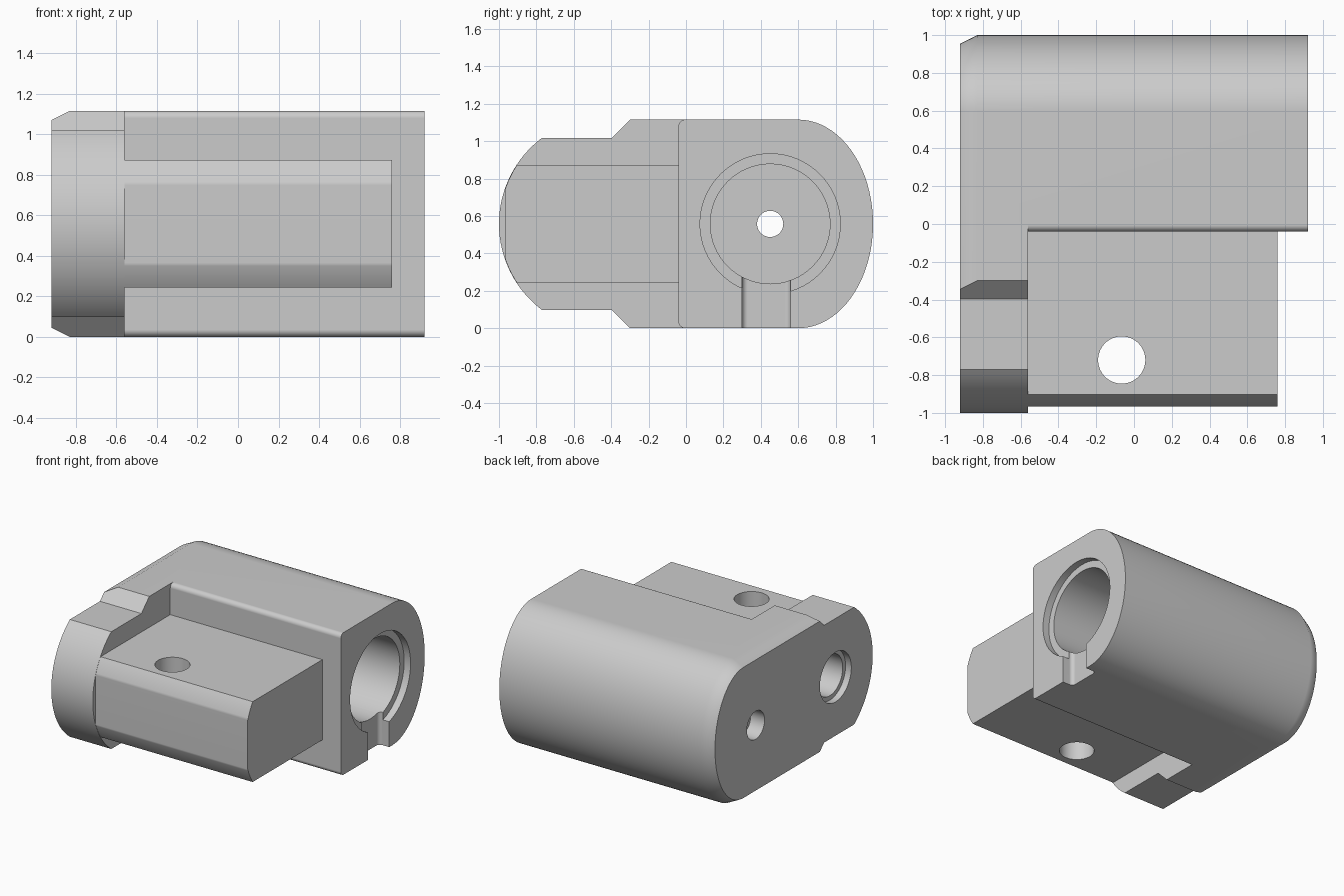
import bpy, bmesh, math
from mathutils import Matrix

cube = bpy.data.objects.get("Cube")
if cube:
    bpy.data.objects.remove(cube, do_unlink=True)

MID = 0.5575          # mid height of the block
X0, X1 = -0.92, 0.92  # end faces

grey = bpy.data.materials.new("plain_grey")
grey.use_nodes = True
grey.diffuse_color = (0.6, 0.6, 0.6, 1)
grey.node_tree.nodes["Principled BSDF"].inputs["Base Color"].default_value = (0.6, 0.6, 0.6, 1)


def finish(bm, name):
    bmesh.ops.recalc_face_normals(bm, faces=bm.faces)
    mesh = bpy.data.meshes.new(name)
    bm.to_mesh(mesh)
    bm.free()
    mesh.materials.append(grey)
    obj = bpy.data.objects.new(name, mesh)
    bpy.context.collection.objects.link(obj)
    return obj


def loft(name, sections):
    """Skin a list of (x, [(y, z), ...]) sections and cap both ends."""
    bm = bmesh.new()
    rings = [[bm.verts.new((x, y, z)) for y, z in pts] for x, pts in sections]
    for a, b in zip(rings, rings[1:]):
        for i in range(len(a)):
            j = (i + 1) % len(a)
            bm.faces.new((a[i], a[j], b[j], b[i]))
    bm.faces.new(rings[0])
    bm.faces.new(rings[-1])
    return finish(bm, name)


def cylinder(name, radius, start, end, axis, segments=64):
    """Cylinder along x or z; axis gives the two fixed coordinates."""
    along_z = name.startswith("cross")
    bm = bmesh.new()
    bmesh.ops.create_cone(bm, cap_ends=True, segments=segments, radius1=radius,
                          radius2=radius, depth=end - start)
    mid = (start + end) / 2
    if along_z:
        m = Matrix.Translation((axis[0], axis[1], mid))
    else:
        m = Matrix.Translation((mid, axis[0], axis[1])) @ Matrix.Rotation(math.pi / 2, 4, 'Y')
    bmesh.ops.transform(bm, matrix=m, verts=bm.verts)
    return finish(bm, name)


def arc(cy, cz, ry, rz, a0, a1, n):
    return [(cy + ry * math.cos(math.radians(a0 + (a1 - a0) * i / n)),
             cz + rz * math.sin(math.radians(a0 + (a1 - a0) * i / n))) for i in range(n + 1)]


def boolean(target, tool, operation='DIFFERENCE'):
    tool.hide_render = True
    mod = target.modifiers.new(tool.name, 'BOOLEAN')
    mod.operation, mod.object, mod.solver = operation, tool, 'EXACT'
    bpy.ops.object.select_all(action='DESELECT')
    bpy.context.view_layer.objects.active = target
    target.select_set(True)
    bpy.ops.object.modifier_apply(modifier=mod.name)
    bpy.data.objects.remove(tool, do_unlink=True)


# Block profile: round front, stepped shoulders, elliptical back
def block_profile(inset):
    h = MID - inset
    back = arc(0.6, MID, 0.4 - inset, h, -90, 90, 40)
    front = arc(-0.425, MID, 0.575, 0.575, 126.9, 233.1, 32)
    step = MID - front[0][1] + 0.46 + front[0][1] - MID
    shoulder = -0.30 - inset
    foot = shoulder - (h - step)
    return (back + [(shoulder, MID + h), (foot, MID + step)] + front
            + [(foot, MID - step), (shoulder, MID - h)])


block = loft("hinge_block", [(X0, block_profile(0.045)), (X0 + 0.09, block_profile(0)),
                             (X1, block_profile(0))])

# Clear the front beyond the flange, leaving rounded edges on the body
r = 0.035
low = [(-0.005, -0.1)] + arc(-0.005, r, r, r, 270, 180, 8)
high = [(y, 2 * MID - z) for y, z in reversed(low)]
boolean(block, loft("front_clearance", [(x, [(-1.2, -0.1)] + low + high + [(-1.2, 2 * MID + 0.1)])
                                        for x in (-0.56, 1.1)]))

# Arm with curved front corners and a flat nose
R, half = 0.573, 0.315
corner_a = math.degrees(math.asin(half / R))
nose_a = math.degrees(math.acos(0.54 / R))
top = arc(-0.425, MID, R, R, 180 - corner_a, 180 - nose_a, 8)
bottom = [(y, 2 * MID - z) for y, z in reversed(top)]
arm_pts = [(0.02, MID + half)] + top + bottom + [(0.02, MID - half)]
boolean(block, loft("arm", [(-0.6, arm_pts), (0.76, arm_pts)]), 'UNION')

# Bores along the length, and the cross hole in the arm
main, side = (0.45, MID), (-0.54, MID)
for name, radius, start, end, axis in [
        ("main_bore", 0.32, -0.7, 1.1, main),
        ("main_counterbore", 0.375, X1 - 0.055, 1.1, main),
        ("drain_hole", 0.07, -1.1, -0.5, main),
        ("drain_counterbore", 0.11, -1.1, -0.8, main),
        ("side_bore", 0.16, -1.1, 0.4, side),
        ("side_counterbore", 0.195, -1.1, X0 + 0.05, side),
        ("cross_hole", 0.125, -0.2, 1.3, (-0.065, -0.72))]:
    boolean(block, cylinder(name, radius, start, end, axis))

# Slot from the counterbore down through the underside, inner corners rounded
bm = bmesh.new()
bmesh.ops.create_cube(bm, size=1)
bmesh.ops.scale(bm, vec=(0.3, 0.26, 0.5), verts=bm.verts)
bmesh.ops.translate(bm, vec=(X1 - 0.09 + 0.15, 0.43, 0.1), verts=bm.verts)
inner = [e for e in bm.edges if all(v.co.x < X1 for v in e.verts)
         and abs(e.verts[0].co.z - e.verts[1].co.z) > 0.1]
bmesh.ops.bevel(bm, geom=inner, offset=0.03, segments=6, profile=0.5, affect='EDGES')
boolean(block, finish(bm, "drain_slot"))

# Smooth the curves, keep the hard edges
bpy.ops.object.select_all(action='DESELECT')
bpy.context.view_layer.objects.active = block
block.select_set(True)
bpy.ops.object.shade_smooth_by_angle(angle=math.radians(30))
weighted = block.modifiers.new("even_normals", 'WEIGHTED_NORMAL')
weighted.keep_sharp = True
